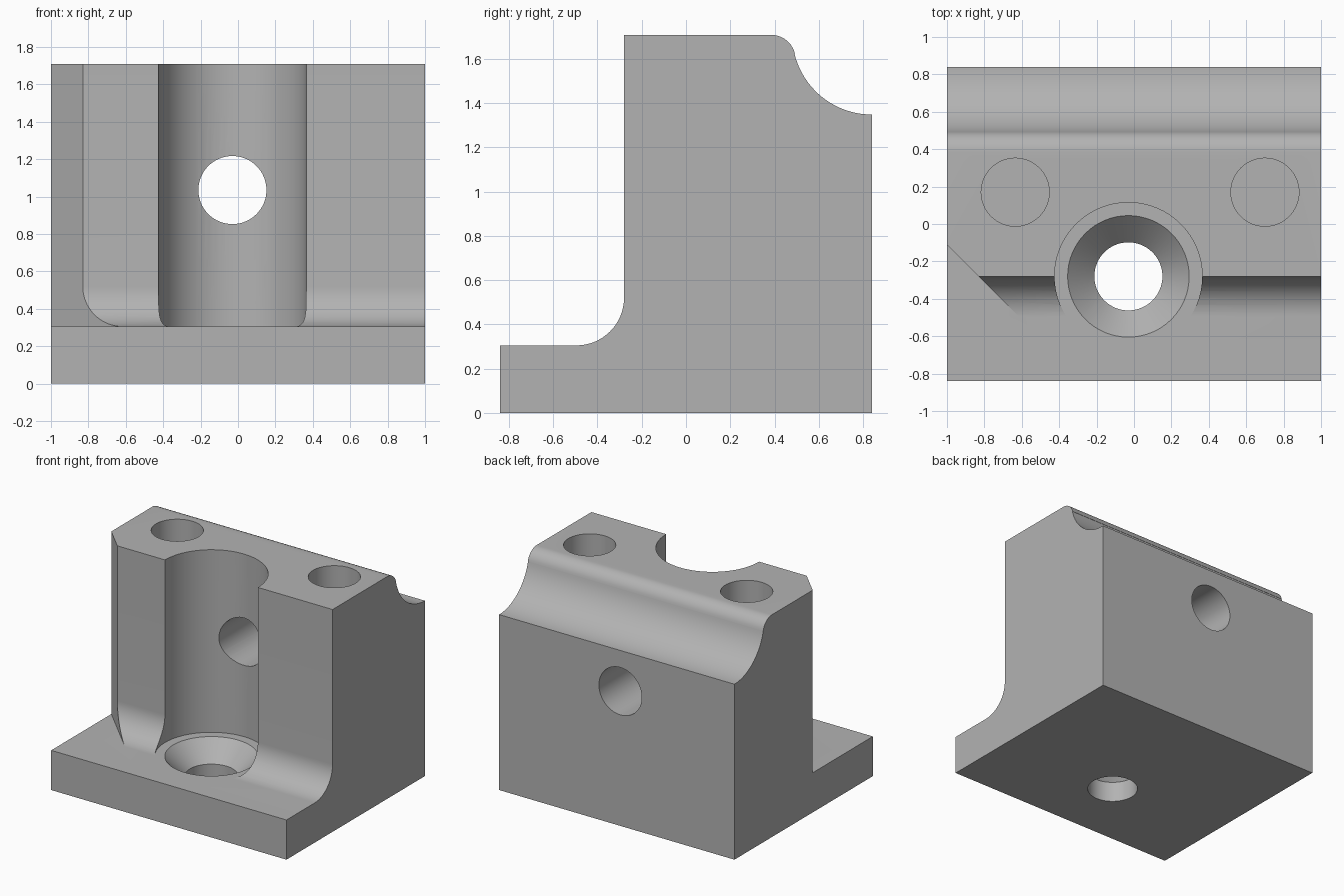
import bpy, bmesh
from math import sin, cos, radians, atan2, degrees, pi

cube = bpy.data.objects.get("Cube")
if cube:
    bpy.data.objects.remove(cube, do_unlink=True)

grey = bpy.data.materials.new("machined grey")
grey.use_nodes = True
grey.diffuse_color = (0.45, 0.45, 0.45, 1)
grey.node_tree.nodes["Principled BSDF"].inputs["Base Color"].default_value = (0.45, 0.45, 0.45, 1)

FLOOR, TOP, FRONT, BACK, BORE_X, HOLE = 0.305, 1.708, -0.28, 0.84, -0.03, 0.182


def arc(cy, cz, r, start, end, steps=16):
    angles = [radians(start + (end - start) * i / steps) for i in range(steps + 1)]
    return [(cy + r * cos(a), cz + r * sin(a)) for a in angles]


def make_object(name, bm):
    bmesh.ops.recalc_face_normals(bm, faces=bm.faces)
    mesh = bpy.data.meshes.new(name)
    bm.to_mesh(mesh)
    bm.free()
    mesh.materials.append(grey)
    obj = bpy.data.objects.new(name, mesh)
    bpy.context.collection.objects.link(obj)
    return obj


def prism(name, points, offset):
    """Extrude a closed outline of 3D points along an offset."""
    bm = bmesh.new()
    face = bm.faces.new([bm.verts.new(p) for p in points])
    grown = bmesh.ops.extrude_face_region(bm, geom=[face])["geom"]
    moved = [v for v in grown if isinstance(v, bmesh.types.BMVert)]
    bmesh.ops.translate(bm, verts=moved, vec=offset)
    return make_object(name, bm)


def lathe(name, profile, location, tilt=0, sides=64):
    """Revolve (radius, height) points into a closed solid."""
    bm = bmesh.new()
    rings = [[bm.verts.new((r * cos(2 * pi * i / sides), r * sin(2 * pi * i / sides), z))
              for i in range(sides)] for r, z in profile]
    for low, high in zip(rings, rings[1:]):
        for i in range(sides):
            j = (i + 1) % sides
            bm.faces.new((low[i], low[j], high[j], high[i]))
    bm.faces.new(rings[0])
    bm.faces.new(rings[-1])
    obj = make_object(name, bm)
    obj.location = location
    obj.rotation_euler.x = tilt
    return obj


# Bracket body: side profile with front fillet and ogee back edge
lip_y, lip_r, cove_r, fillet = 0.385, 0.11, 0.36, 0.215
blend = degrees(atan2(lip_r, BACK - lip_y))
profile = [(-BACK, 0), (-BACK, FLOOR)]
profile += arc(FRONT - fillet, FLOOR + fillet, fillet, -90, 0)
profile += [(FRONT, TOP)]
profile += arc(lip_y, TOP - lip_r, lip_r, 90, blend, 10)
profile += arc(BACK, TOP, cove_r, 180 + blend, 270, 20)
profile += [(BACK, 0)]
body = prism("bracket_body", [(-1, y, z) for y, z in profile], (2, 0, 0))

# Corner chamfer above the base plate
chamfer = prism("chamfer_cutter",
                [(-1.5, 0.39, FLOOR), (-0.1, -1.01, FLOOR), (-1.5, -1.01, FLOOR)], (0, 0, 2))

# Vertical channel with countersunk screw hole
channel = lathe("channel_cutter", [(HOLE, -0.2), (HOLE, 0.16), (0.325, FLOOR),
                                   (0.395, FLOOR), (0.395, 2)], (BORE_X, FRONT, 0))

# Cross hole through the back wall, and two blind holes in the top
cross = lathe("cross_hole_cutter", [(HOLE, 0), (HOLE, 1.3)], (BORE_X, -0.2, 1.035), -pi / 2)
blind = [lathe("blind_hole_cutter", [(HOLE, 0), (HOLE, 1)], (x, 0.17, TOP - 0.7))
         for x in (-0.635, 0.7)]

for cutter in [chamfer, channel, cross] + blind:
    cutter.hide_render = True
    cutter.hide_set(True)
    cutter.display_type = 'WIRE'
    mod = body.modifiers.new(cutter.name, 'BOOLEAN')
    mod.operation = 'DIFFERENCE'
    mod.solver = 'EXACT'
    mod.object = cutter

# Apply the cuts, then smooth the curved faces
bpy.context.view_layer.update()
cut = bpy.data.meshes.new_from_object(body.evaluated_get(bpy.context.evaluated_depsgraph_get()))
body.modifiers.clear()
body.data = cut
for cutter in [chamfer, channel, cross] + blind:
    bpy.data.objects.remove(cutter, do_unlink=True)
bpy.ops.object.select_all(action='DESELECT')
body.select_set(True)
bpy.context.view_layer.objects.active = body
bpy.ops.object.shade_smooth_by_angle(angle=radians(25))
